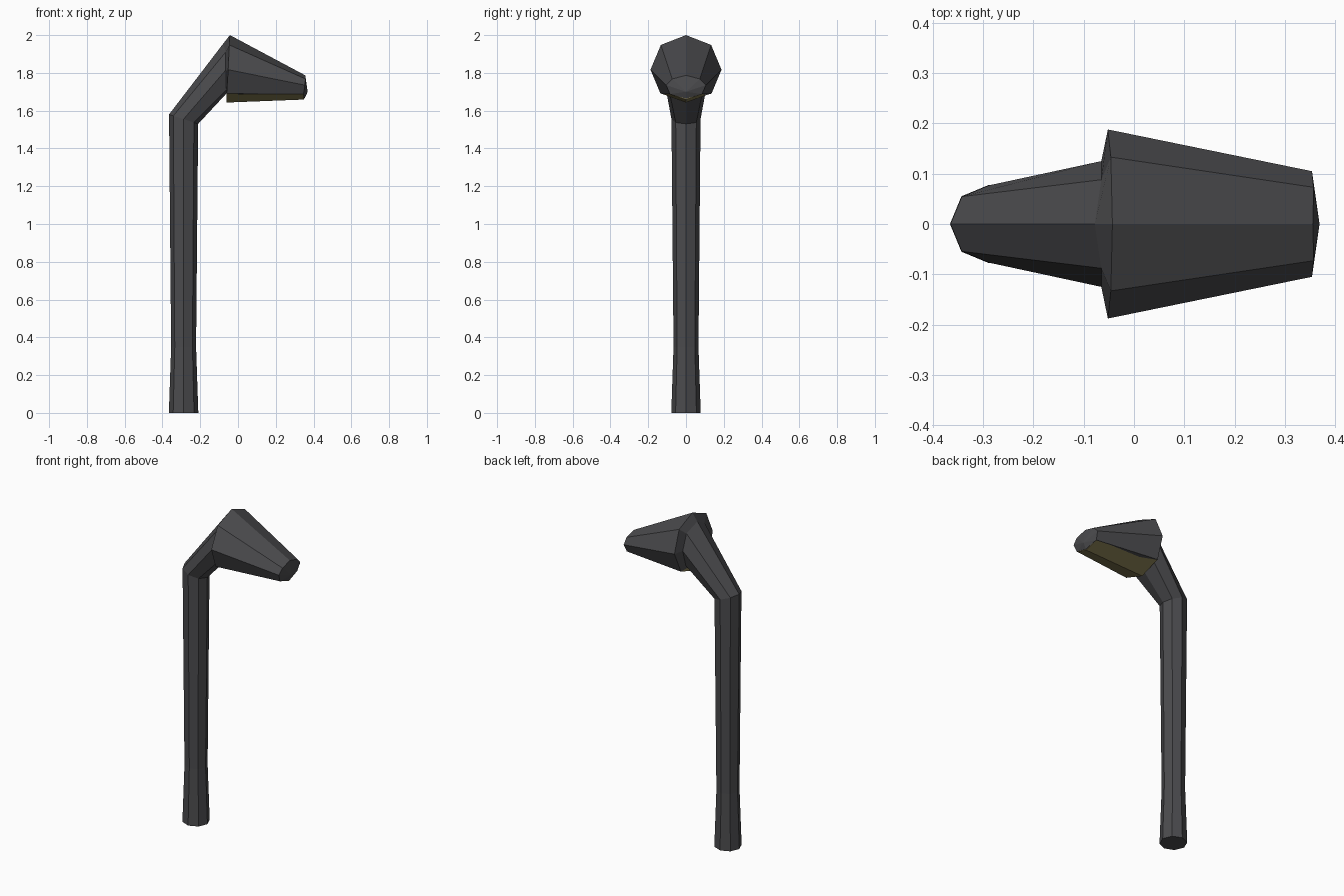
import bpy, bmesh
from math import cos, sin, pi

if "Cube" in bpy.data.objects:
    bpy.data.objects.remove(bpy.data.objects["Cube"])


def mirror_ring(half):
    """Full ring from half profile (first and last points lie on y = 0)."""
    return half + [(x, -y, z) for x, y, z in half[-2:0:-1]]


def loft(name, rings, tip=None, color=None):
    bm = bmesh.new()
    vs = [[bm.verts.new(p) for p in r] for r in rings]
    n = len(rings[0])
    for a, b in zip(vs, vs[1:]):
        for i in range(n):
            j = (i + 1) % n
            bm.faces.new((a[i], a[j], b[j], b[i]))
    bm.faces.new(vs[0])
    if tip:
        t = bm.verts.new(tip)
        for i in range(n):
            bm.faces.new((vs[-1][i], vs[-1][(i + 1) % n], t))
    else:
        bm.faces.new(vs[-1])
    bmesh.ops.recalc_face_normals(bm, faces=bm.faces)
    me = bpy.data.meshes.new(name)
    bm.to_mesh(me)
    bm.free()
    ob = bpy.data.objects.new(name, me)
    bpy.context.collection.objects.link(ob)
    mat = bpy.data.materials.new(name + "_paint")
    mat.diffuse_color = color
    mat.use_nodes = True
    mat.node_tree.nodes["Principled BSDF"].inputs["Base Color"].default_value = mat.diffuse_color
    me.materials.append(mat)
    return ob


def pole_ring(z, r, tilt=0.0, cx=-0.288):
    """Octagon starting at its rear (-x) corner, optionally mitred."""
    half = []
    for i in range(5):
        a = pi * i / 4
        half.append((cx - r * cos(a), r * sin(a), z + tilt * cos(a)))
    return mirror_ring(half)


DARK = (0.07, 0.07, 0.075, 1)
GLOW = (0.25, 0.21, 0.09, 1)

# Pole, slanted arm and lamp hood as one continuous octagonal loft
arm_end = mirror_ring([(-0.078, 0, 1.955), (-0.065, 0.088, 1.91),
                       (-0.065, 0.125, 1.815), (-0.062, 0.09, 1.71),
                       (-0.062, 0, 1.69)])
hood_back = mirror_ring([(-0.043, 0, 2.0), (-0.046, 0.133, 1.948),
                         (-0.052, 0.188, 1.817), (-0.06, 0.135, 1.69),
                         (-0.06, 0, 1.69)])
hood_front = mirror_ring([(0.356, 0, 1.787), (0.357, 0.073, 1.768),
                          (0.354, 0.105, 1.735), (0.347, 0.085, 1.688),
                          (0.352, 0, 1.664)])
loft("lamp_post", [pole_ring(0, 0.078), pole_ring(0.35, 0.066),
                   pole_ring(1.555, 0.077, 0.025),
                   arm_end, hood_back, hood_front],
     tip=(0.369, 0, 1.70), color=DARK)

# Shallow V-shaped light panel under the hood
loft("light_panel",
     [[(-0.06, 0.13, 1.69), (-0.06, 0, 1.643), (-0.06, -0.13, 1.69)],
      [(0.347, 0.083, 1.687), (0.35, 0, 1.659), (0.347, -0.083, 1.687)]],
     color=GLOW)
